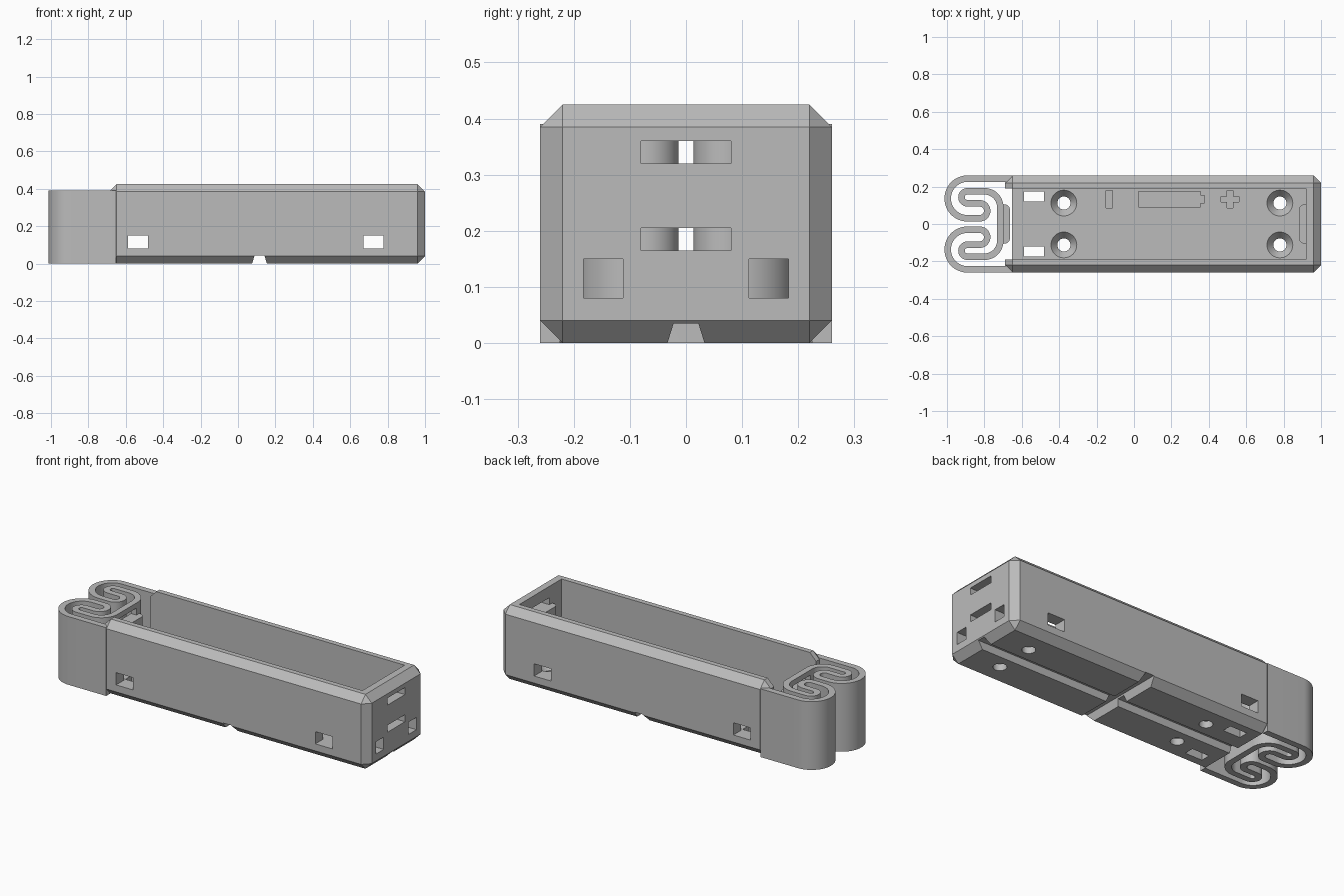
import bpy, bmesh
from math import sin, cos, pi, radians
from mathutils import Vector

old = bpy.data.objects.get("Cube")
if old:
    bpy.data.objects.remove(old, do_unlink=True)

# One grey plastic throughout
grey = bpy.data.materials.new("grey plastic")
grey.use_nodes = True
COLOR = (0.5, 0.5, 0.5, 1)
grey.diffuse_color = COLOR
grey.node_tree.nodes["Principled BSDF"].inputs["Base Color"].default_value = COLOR


def finish(name, bm):
    bmesh.ops.recalc_face_normals(bm, faces=bm.faces)
    mesh = bpy.data.meshes.new(name)
    bm.to_mesh(mesh)
    bm.free()
    mesh.materials.append(grey)
    obj = bpy.data.objects.new(name, mesh)
    bpy.context.collection.objects.link(obj)
    return obj


def box(name, x, y, z, chamfer=0):
    bm = bmesh.new()
    bmesh.ops.create_cube(bm, size=1)
    for v in bm.verts:
        v.co = [a + (b - a) * (c + 0.5) for (a, b), c in zip((x, y, z), v.co)]
    if chamfer:
        bmesh.ops.bevel(bm, geom=bm.edges[:], offset=chamfer, segments=1,
                        profile=0.5, affect='EDGES')
    return finish(name, bm)


def prism(name, outline, direction):
    """Extrude a flat outline of 3D points along a direction."""
    bm = bmesh.new()
    face = bm.faces.new([bm.verts.new(p) for p in outline])
    ext = bmesh.ops.extrude_face_region(bm, geom=[face])
    moved = [g for g in ext["geom"] if isinstance(g, bmesh.types.BMVert)]
    bmesh.ops.translate(bm, verts=moved, vec=direction)
    return finish(name, bm)


def cone(name, x, y, low, high, r_low, r_high):
    bm = bmesh.new()
    bmesh.ops.create_cone(bm, cap_ends=True, segments=40, radius1=r_low,
                          radius2=r_high, depth=high - low)
    bmesh.ops.translate(bm, verts=bm.verts, vec=(x, y, (low + high) / 2))
    return finish(name, bm)


def combine(target, tool, operation='DIFFERENCE'):
    mod = target.modifiers.new("join", 'BOOLEAN')
    mod.operation = operation
    mod.solver = 'EXACT'
    mod.object = tool
    bpy.context.view_layer.objects.active = target
    bpy.ops.object.modifier_apply(modifier=mod.name)
    bpy.data.objects.remove(tool, do_unlink=True)


def arc(cx, cy, r, start, end, steps=20):
    angles = [radians(start + (end - start) * i / steps) for i in range(steps + 1)]
    return [Vector((cx + r * cos(a), cy + r * sin(a))) for a in angles]


def smooth(obj):
    bpy.ops.object.select_all(action='DESELECT')
    obj.select_set(True)
    bpy.context.view_layer.objects.active = obj
    bpy.ops.object.shade_smooth_by_angle(angle=radians(30))


FLOOR, RIM, SIDE = 0.08, 0.425, 0.26

# Tray: chamfered block, hollowed and open at the spring end
tray = box("battery_tray", (-0.69, 1), (-SIDE, SIDE), (0, RIM), 0.04)
combine(tray, box("cavity", (-0.8, 0.92), (-0.19, 0.19), (FLOOR, 0.6)))
combine(tray, box("end_opening", (-0.8, -0.652), (-0.19, 0.19), (-0.1, 0.6)))

# Cable windows in the sides and far end, tie slots in the floor
for x in (-0.535, 0.725):
    combine(tray, box("side_window", (x - 0.054, x + 0.054), (-0.4, 0.4), (FLOOR, 0.15)))
for s in (-1, 1):
    ends = sorted((s * 0.112, s * 0.183))
    combine(tray, box("end_window", (0.85, 1.1), ends, (FLOOR, 0.15)))
    ends = sorted((s * 0.12, s * 0.175))
    combine(tray, box("floor_slot", (-0.589, -0.481), ends, (-0.1, 0.15)))
    # Countersunk screw holes
    for x in (-0.375, 0.78):
        combine(tray, cone("screw_hole", x, s * 0.112, -0.05, 0.2, 0.035, 0.035))
        combine(tray, cone("countersink", x, s * 0.112, 0.035, FLOOR + 0.005, 0.033, 0.073))

# Tapered wire channels under the floor, lengthwise and crosswise
trapezoid = [(-0.033, 0), (-0.022, 0.035), (0.022, 0.035), (0.033, 0)]
skirt = [(-0.033, -0.05)] + trapezoid + [(0.033, -0.05)]
combine(tray, prism("long_channel", [(-1, y, z) for y, z in skirt], (2.5, 0, 0)))
combine(tray, prism("cross_channel",
                    [(0.115 + 1.2 * x, -0.5, 1.25 * z) for x, z in skirt], (0, 1, 0)))

# Engraved polarity marks and cell symbol in the floor
DEPTH = (FLOOR - 0.015, FLOOR + 0.02)
marks = [((-0.15, -0.115), (0.085, 0.178)),
         ((0.025, 0.355), (0.09, 0.175)), ((0.35, 0.378), (0.113, 0.152)),
         ((0.465, 0.562), (0.118, 0.148)), ((0.498, 0.528), (0.085, 0.18))]
for x, y in marks:
    combine(tray, box("engraving", x, y, DEPTH))

# Spring: mirrored double curl carrying the contact bar, swept as a ribbon
R, HALF = 0.106, 0.0175
path = [Vector((-0.64, 0.2425))]
path += arc(-0.89, 0.1365, R, 90, 270, 32)
path += arc(-0.825, 0.0705, 0.04, -90, 90)
path += arc(-0.89, 0.1428, 0.0323, 270, 90)
path += arc(-0.80, 0.09, 0.085, 90, 0)
path += [Vector((p.x, -p.y)) for p in reversed(path)]
left, right = [], []
for i, p in enumerate(path):
    t = (path[min(i + 1, len(path) - 1)] - path[max(i - 1, 0)]).normalized()
    n = Vector((-t.y, t.x)) * HALF
    left.append(p + n)
    right.append(p - n)
# keep the straight arms flush with the tray sides
for edge, near, far in ((left, 0, 1), (right, 0, 1), (left, -1, -2), (right, -1, -2)):
    edge[near].y = edge[far].y = (1 if near == 0 else -1) * (
        0.2425 + (HALF if abs(edge[near].y) > 0.2425 else -HALF))
    edge[near].x = -0.652

bm = bmesh.new()
rows = [[bm.verts.new((p.x, p.y, z)) for p, z in ((a, 0), (b, 0), (b, 0.39), (a, 0.39))]
        for a, b in zip(left, right)]
for r0, r1 in zip(rows, rows[1:]):
    for k in range(4):
        m = (k + 1) % 4
        bm.faces.new((r0[k], r0[m], r1[m], r1[k]))
bm.faces.new(rows[0])
bm.faces.new(rows[-1])
spring = finish("curled_spring", bm)


# Rounded contact bumps on the spring bar and the far wall
def bump(name, base, tip):
    r = 0.03 if tip > base else -0.03
    turn = 0 if tip > base else 180
    a, b = arc(tip - r, 0.075, 0.03, turn, 90, 8), []
    b = [Vector((p.x, -p.y)) for p in reversed(a)]
    outline = [Vector((base, -0.105))] + [Vector((base, 0.105))] + a[::-1] + b[::-1]
    return prism(name, [(p.x, p.y, 0.205) for p in outline], (0, 0, 0.115))


spring_bump = bump("spring_contact_bump", -0.7, -0.663)
wall_bump = bump("wall_contact_bump", 0.922, 0.882)

# Wire slots above and below each bump
for low in (0.165, 0.32):
    for target, x in ((tray, (0.85, 1.1)), (spring, (-0.745, -0.68))):
        combine(target, box("wire_slot", x, (-0.08, 0.08), (low, low + 0.04)))

for part in (tray, spring, spring_bump, wall_bump):
    smooth(part)
